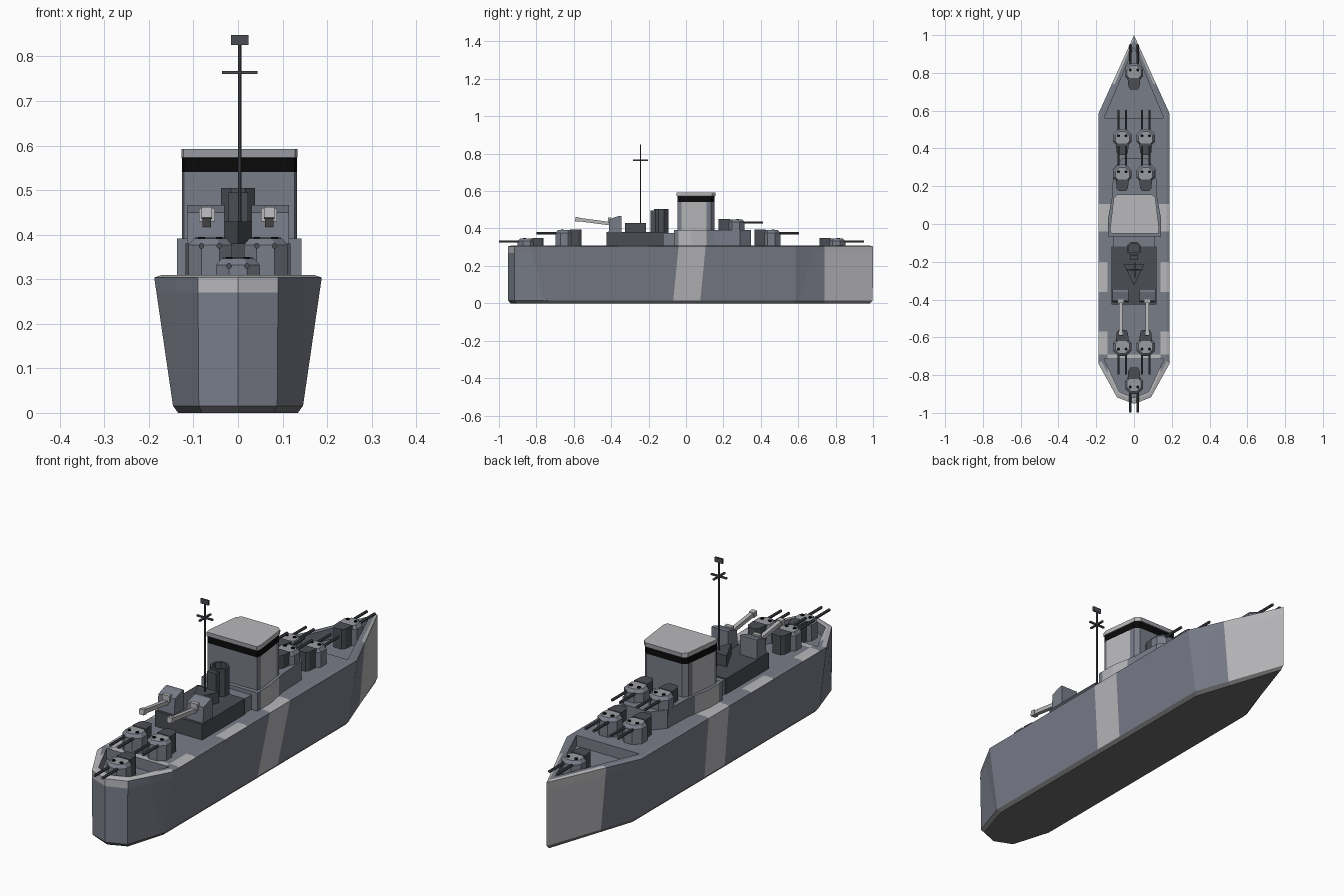
import bpy, bmesh, math
from mathutils import Vector

if "Cube" in bpy.data.objects:
    bpy.data.objects.remove(bpy.data.objects["Cube"])


def material(name, rgb):
    m = bpy.data.materials.new(name)
    m.diffuse_color = (*rgb, 1)
    m.use_nodes = True
    m.node_tree.nodes["Principled BSDF"].inputs["Base Color"].default_value = m.diffuse_color
    return m


MID = material("mid_blue_grey", (0.19, 0.205, 0.25))
LIGHT = material("light_grey", (0.48, 0.48, 0.5))
DARK = material("dark_grey", (0.07, 0.074, 0.088))
BLACK = material("black", (0.003, 0.003, 0.003))
KEEL = material("keel_grey", (0.15, 0.15, 0.155))
PALE = material("pale_blue_grey", (0.32, 0.33, 0.36))
MATS = [MID, LIGHT, DARK, BLACK, KEEL, PALE]


def loft(name, rings, mat, cuts=(), rule=None):
    """Skin closed rings of points, cap both ends, optionally cut and colour by rule."""
    bm = bmesh.new()
    loops = [[bm.verts.new(p) for p in r] for r in rings]
    n = len(loops[0])
    for a, b in zip(loops, loops[1:]):
        for i in range(n):
            j = (i + 1) % n
            bm.faces.new((a[i], a[j], b[j], b[i]))
    bm.faces.new(loops[0])
    bm.faces.new(loops[-1])
    for co, no in cuts:
        bmesh.ops.bisect_plane(bm, geom=bm.verts[:] + bm.edges[:] + bm.faces[:],
                               plane_co=co, plane_no=no, dist=1e-5)
    bmesh.ops.recalc_face_normals(bm, faces=bm.faces[:])
    for f in bm.faces:
        f.material_index = rule(f.calc_center_median(), f.normal) if rule else MATS.index(mat)
    me = bpy.data.meshes.new(name)
    bm.to_mesh(me)
    bm.free()
    for m in MATS:
        me.materials.append(m)
    ob = bpy.data.objects.new(name, me)
    bpy.context.collection.objects.link(ob)
    return ob


def sym(half):
    """Mirror a half outline (from +y end to -y end, x >= 0) into a full one."""
    return half + [(-x, y) for x, y in reversed(half) if x > 1e-6]


def at(pts, z, sx=1, sy=1, cx=0, cy=0):
    return [(cx + (x - cx) * sx, cy + (y - cy) * sy, z) for x, y in pts]


def ngon(cx, cy, r, n=8):
    return [(cx + r * math.cos(math.tau * (i + .5) / n),
             cy + r * math.sin(math.tau * (i + .5) / n)) for i in range(n)]


def prism(name, pts, z0, z1, mat, **kw):
    return loft(name, [at(pts, z0), at(pts, z1)], mat, **kw)


def rect(x0, x1, y0, y1):
    return [(x0, y0), (x1, y0), (x1, y1), (x0, y1)]


def rod(name, a, b, r, mat, n=8):
    a, b = Vector(a), Vector(b)
    q = (b - a).to_track_quat('Z', 'Y')
    c = [q @ Vector((x, y, 0)) for x, y in ngon(0, 0, r, n)]
    return loft(name, [[a + v for v in c], [b + v for v in c]], mat)


# Hull with painted camouflage bands
deck_line = sym([(0, 1), (.188, .585), (.188, -.74), (.09, -.918), (0, -.952)])
water_line = sym([(0, .998), (.146, .585), (.146, -.74), (.088, -.918), (0, -.952)])


def hull_paint(c, n):
    if c.z < .016:
        return 4
    band = -.055 < c.y - .1 * (c.z - .15) < .09
    if c.z < .3045:
        return int(c.y > .74 or band or (c.y < -.74 and abs(c.x) < .1 and c.z > .27))
    if n.z > .99 or abs(c.x) > .15:
        patch = abs(c.x) > .14 and (-.36 < c.y < -.2 or -.69 < c.y < -.57)
        return int(band or patch or c.y < -.76)
    return int(c.y > .74 or c.y < -.74)


Y = (0, 1, 0)
hull = loft("hull", [at(water_line, 0, .92, .985), at(water_line, .016),
                     at(deck_line, .304), at(deck_line, .309, .92, .98)], MID,
            cuts=[((0, y, 0), Y) for y in (.74, -.2, -.36, -.57, -.69)]
            + [((0, y, .15), (0, 1, -.1)) for y in (-.055, .09)]
            + [((0, 0, .27), (0, 0, 1))]
            + [((x, 0, 0), (1, 0, 0)) for x in (-.14, .14)], rule=hull_paint)

# Sunken bow and stern decks
wells = {"bow_well_cutter": sym([(0, .935), (.158, .56)]),
         "stern_well_cutter": sym([(.158, -.715), (.078, -.888), (0, -.92)])}
for name, pts in wells.items():
    cutter = prism(name, pts, .26, .4, MID)
    cutter.hide_render = True
    cutter.hide_viewport = True
    cutter.display_type = 'WIRE'
    mod = hull.modifiers.new(name, 'BOOLEAN')
    mod.operation = 'DIFFERENCE'
    mod.solver = 'EXACT'
    mod.object = cutter

# Forward deckhouse
house = prism("forward_deckhouse",
              sym([(.065, .348), (.113, .29), (.118, .15), (.14, .03), (.14, -.065)]),
              .3, .392, MID, cuts=[((0, y, 0), Y) for y in (-.04, .11)],
              rule=lambda c, n: int(-.04 < c.y < .11 and abs(c.x) > .1))

# Bridge tower with black window band and light roof
tower = sym([(.09, .152), (.109, .135), (.129, -.025), (.124, -.045)])


def tower_paint(c, n):
    if .541 < c.z < .572 and abs(n.z) < .5:
        return 3
    if c.z > .5725:
        return 1 if n.z > .9 or abs(n.x) > .5 else 5
    return int(-.03 < c.y < .11 and abs(n.x) > .5)


bridge = loft("bridge_tower", [at(tower, .385), at(tower, .541), at(tower, .572),
                               at(tower, .573, 1.01, 1.05, 0, .05),
                               at(tower, .592, 1.01, 1.05, 0, .05)], MID,
              cuts=[((0, .11, 0), Y)], rule=tower_paint)
house.location.x = bridge.location.x = .003


# Twin-gun turrets; d is the firing direction along y
def turret(name, cx, cy, z, d):
    body = ngon(cx, cy, .053)
    loft(name + "_body", [at(body, z), at(body, z + .072),
                          at(body, z + .086, .76, .76, cx, cy - .008 * d)], MID,
         rule=lambda c, n: 5 if n.z > .9 else 0)
    tail = [(cx + x, cy + y * d) for x, y in
            [(-.034, -.03), (-.03, -.075), (-.02, -.09), (.02, -.09), (.03, -.075), (.034, -.03)]]
    prism(name + "_tail", tail, z, z + .089, DARK)
    for s in (-1, 1):
        x = cx + .02 * s
        rod(name + "_barrel", (x, cy + .03 * d, z + .07), (x, cy + .148 * d, z + .07),
            .0065, DARK)
        prism(name + "_hatch", ngon(x, cy + .012 * d, .008), z + .08, z + .09, BLACK)


turret("bow_turret", 0, .803, .26, 1)
turret("stern_turret", 0, -.851, .26, -1)
for s in (-1, 1):
    turret("forward_turret", .062 * s, .455, .305, 1)
    turret("raised_turret", .062 * s, .265, .362, 1)
    turret("aft_turret", .062 * s, -.65, .305, -1)

# Aft deckhouse and link to the bridge
prism("aft_deckhouse", rect(-.118, .118, -.425, -.118), .3, .38, DARK)
prism("deckhouse_link", rect(-.112, .112, -.12, -.06), .3, .375, MID)

# Funnel with an open top
pipe = ngon(0, -.132, .041)
loft("funnel", [at(pipe, .37), at(pipe, .505), at(pipe, .505, .75, .75, 0, -.132),
                at(pipe, .46, .75, .75, 0, -.132)], DARK)
prism("funnel_vent", rect(-.022, .022, -.19, -.15), .37, .495, DARK)

# Mast: triangular foot, pole, crossed yards and lookout plate
prism("mast_foot", [(-.055, -.213), (.055, -.213), (0, -.325)], .37, .43, DARK)
rod("mast_pole", (.004, -.243, .42), (.004, -.243, .845), .0038, DARK)
prism("mast_yard", rect(-.036, .044, -.247, -.239), .761, .768, DARK)
prism("mast_cross_yard", rect(0, .008, -.283, -.203), .761, .768, DARK)
prism("mast_plate", rect(-.016, .024, -.247, -.24), .826, .848, DARK)

# Large shielded guns on the aft deckhouse
shield = [(-.414, .375), (-.408, .45), (-.36, .467), (-.345, .467), (-.345, .375)]
for s in (-1, 1):
    loft("gun_shield", [[(x * s, y, z) for y, z in shield] for x in (.03, .114)], MID,
         rule=lambda c, n: 0)
    x = .07 * s
    prism("gun_sight_panel", rect(x - .018, x + .018, -.418, -.40), .43, .46, LIGHT)
    rod("large_gun_barrel", (x, -.4, .425), (x, -.575, .448), .013, LIGHT, 4)
    rod("large_gun_muzzle", (x, -.57, .447), (x, -.592, .45), .017, LIGHT, 4)
